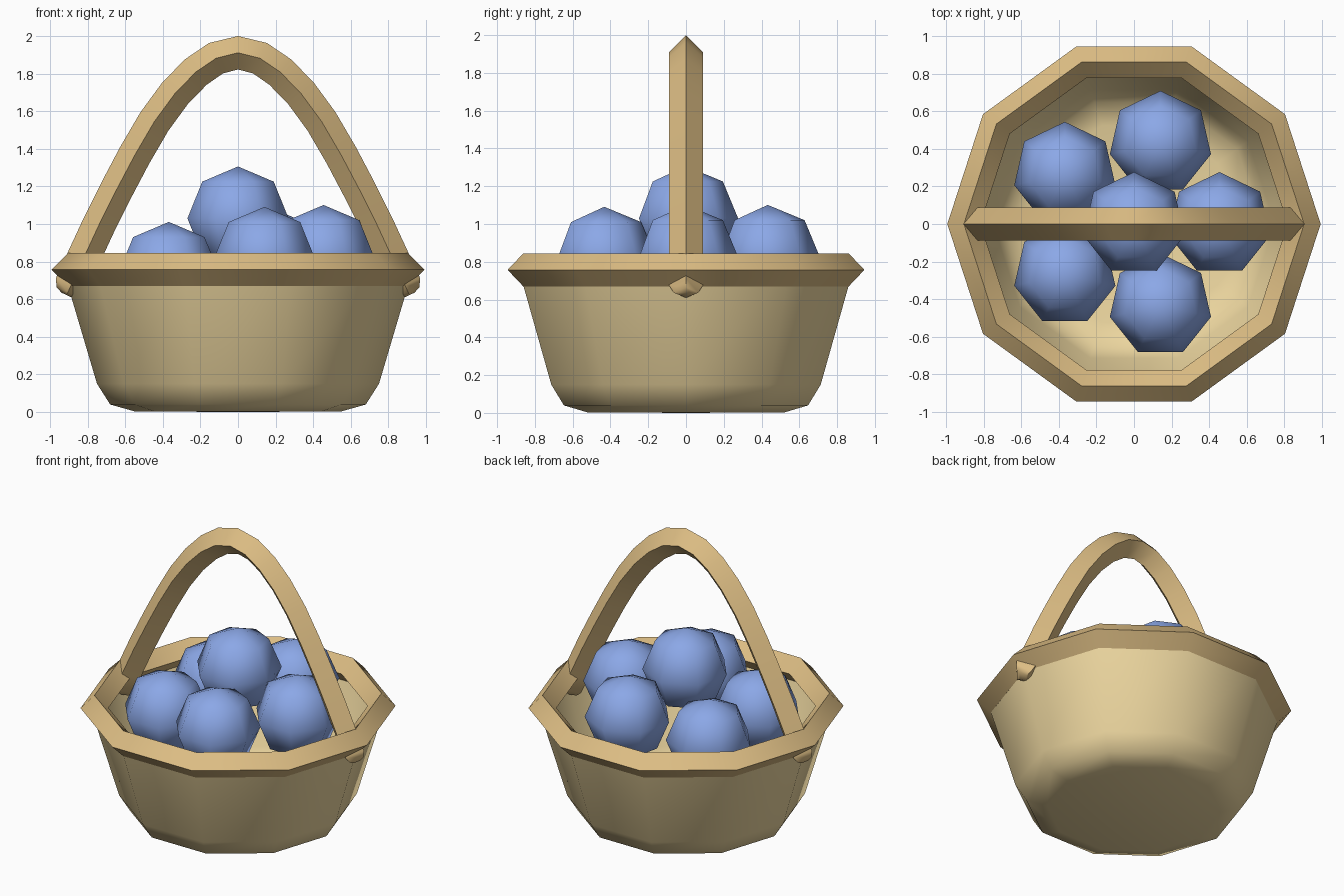
import bpy, bmesh
from math import sin, cos, pi, radians, atan2
from mathutils import Vector

if "Cube" in bpy.data.objects:
    bpy.data.objects.remove(bpy.data.objects["Cube"])


def material(name, rgb):
    m = bpy.data.materials.new(name)
    m.diffuse_color = (*rgb, 1)
    m.use_nodes = True
    m.node_tree.nodes["Principled BSDF"].inputs["Base Color"].default_value = m.diffuse_color
    return m


WICKER = material("wicker", (0.85, 0.68, 0.35))
WOOD = material("wood", (0.72, 0.51, 0.23))
BLUE = material("blue", (0.26, 0.39, 0.80))


def finish(name, bm, mat, angle=180):
    bmesh.ops.recalc_face_normals(bm, faces=bm.faces)
    me = bpy.data.meshes.new(name)
    bm.to_mesh(me)
    bm.free()
    ob = bpy.data.objects.new(name, me)
    bpy.context.collection.objects.link(ob)
    me.materials.append(mat)
    bpy.ops.object.select_all(action='DESELECT')
    ob.select_set(True)
    bpy.context.view_layer.objects.active = ob
    if angle == 180:
        bpy.ops.object.shade_smooth()
    else:
        bpy.ops.object.shade_smooth_by_angle(angle=radians(angle))
    return ob


def skin(bm, rings, closed=False):
    """Bridge consecutive vertex rings with quads."""
    pairs = list(zip(rings, rings[1:]))
    if closed:
        pairs.append((rings[-1], rings[0]))
    for a, b in pairs:
        n = len(a)
        for i in range(n):
            j = (i + 1) % n
            bm.faces.new((a[i], a[j], b[j], b[i]))


def lathe(name, profile, sides, mat, start=0.0, closed=False, angle=180):
    """Revolve (radius, z) points; ends on the axis come from merging."""
    bm = bmesh.new()
    rings = []
    for r, z in profile:
        rings.append([bm.verts.new((r * cos(start + 2 * pi * i / sides),
                                    r * sin(start + 2 * pi * i / sides), z))
                      for i in range(sides)])
    skin(bm, rings, closed)
    bmesh.ops.remove_doubles(bm, verts=bm.verts, dist=1e-5)
    return finish(name, bm, mat, angle)


# basket bowl
lathe("basket_bowl", [(0, 0), (0.55, 0.003), (0.68, 0.04), (0.75, 0.15), (0.93, 0.757)],
      10, WICKER)

# diamond-section rim
R, T, ZC = 0.905, 0.088, 0.757
lathe("basket_rim", [(R + T, ZC), (R, ZC + T), (R - T, ZC), (R, ZC - T)],
      10, WOOD, closed=True, angle=32)

# arched handle: half path (x, z, section radius), mirrored over x = 0
half = [(0.117, 1.882, 0.089), (0.225, 1.808, 0.089), (0.335, 1.695, 0.089),
        (0.445, 1.545, 0.089), (0.55, 1.365, 0.089), (0.645, 1.185, 0.089),
        (0.74, 0.995, 0.089), (0.835, 0.79, 0.089), (0.888, 0.675, 0.089),
        (0.905, 0.637, 0.066), (0.912, 0.622, 0.03)]
path = [(-x, z, r) for x, z, r in reversed(half)] + [(0, 1.911, 0.089)] + half
bm = bmesh.new()
rings = []
for i, (x, z, r) in enumerate(path):
    a, b = path[max(i - 1, 0)], path[min(i + 1, len(path) - 1)]
    t = Vector((b[0] - a[0], 0, b[1] - a[1])).normalized()
    out = Vector((-t.z, 0, t.x))
    side = Vector((0, 1, 0))
    c = Vector((x, 0, z))
    rings.append([bm.verts.new(c + d * r) for d in (out, side, -out, -side)])
skin(bm, rings)
bm.faces.new(rings[0])
bm.faces.new(rings[-1])
finish("handle", bm, WOOD, 45)

# balls: one on top of a ring of five
B = 0.276
ball = [(B * sin(k * pi / 4), -B * cos(k * pi / 4)) for k in range(5)]
spots = [(0, 0, 1.03)]
for k, z in enumerate((0.825, 0.825, 0.735, 0.735, 0.815)):
    spots.append((0.455 * cos(k * 2 * pi / 5), 0.455 * sin(k * 2 * pi / 5), z))
for i, p in enumerate(spots):
    ob = lathe(f"ball_{i + 1}", ball, 7, BLUE, start=pi / 2)
    ob.location = p
